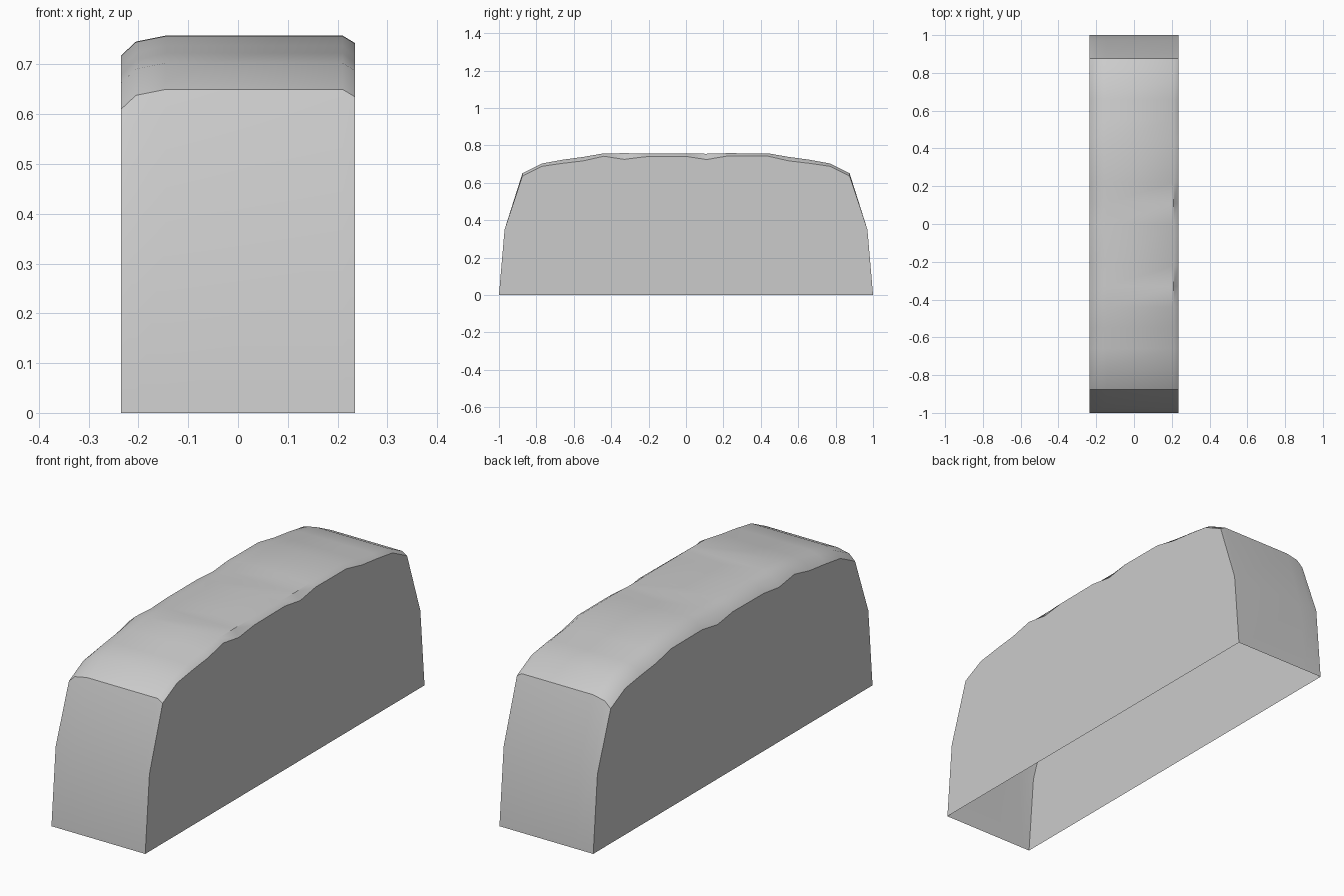
import bpy, bmesh, math

cube = bpy.data.objects.get("Cube")
if cube:
    bpy.data.objects.remove(cube)

# Plain grey finish
grey = bpy.data.materials.new("plain_grey")
grey.use_nodes = True
colour = (0.6, 0.6, 0.6, 1)
grey.diffuse_color = colour
grey.node_tree.nodes["Principled BSDF"].inputs["Base Color"].default_value = colour

# Lengthwise profile: y, crown height, extra dip along the long edges
end = [(-1, 0, 0), (-0.97, 0.35, 0), (-0.875, 0.65, 0), (-0.77, 0.703, 0),
       (-0.66, 0.723, 0.004), (-0.55, 0.738, 0.006), (-0.44, 0.757, 0)]
middle = [(-0.33, 0.758, 0.018), (-0.22, 0.757, 0.003), (0, 0.756, 0),
          (0.11, 0.755, 0.016), (0.22, 0.758, 0)]
rows = end + middle + [(-y, z, dip) for y, z, dip in reversed(end)]

# Crosswise profile: x, drop below the crown, share of the edge dip
section = [(-0.235, 0.04, 1), (-0.205, 0.012, 0.4), (-0.145, 0, 0),
           (0.21, 0, 0), (0.235, 0.015, 1)]

# Hollow cover: lofted roof and ends, flat side walls, open underneath
bm = bmesh.new()
grid = []
for y, z, dip in rows:
    rounded = z > 0.5
    grid.append([bm.verts.new((x, y, z - (drop + dip * share) * rounded))
                 for x, drop, share in section])
for a, b in zip(grid, grid[1:]):
    for i in range(len(section) - 1):
        bm.faces.new((a[i], a[i + 1], b[i + 1], b[i]))
bm.faces.new([row[0] for row in grid])
bm.faces.new([row[-1] for row in reversed(grid)])

mesh = bpy.data.meshes.new("cover_shell")
bm.to_mesh(mesh)
bm.free()
mesh.materials.append(grey)
cover = bpy.data.objects.new("cover_shell", mesh)
bpy.context.collection.objects.link(cover)

# Smooth roof with crisp wall edges
bpy.ops.object.select_all(action="DESELECT")
cover.select_set(True)
bpy.context.view_layer.objects.active = cover
bpy.ops.object.shade_smooth_by_angle(angle=math.radians(40))
